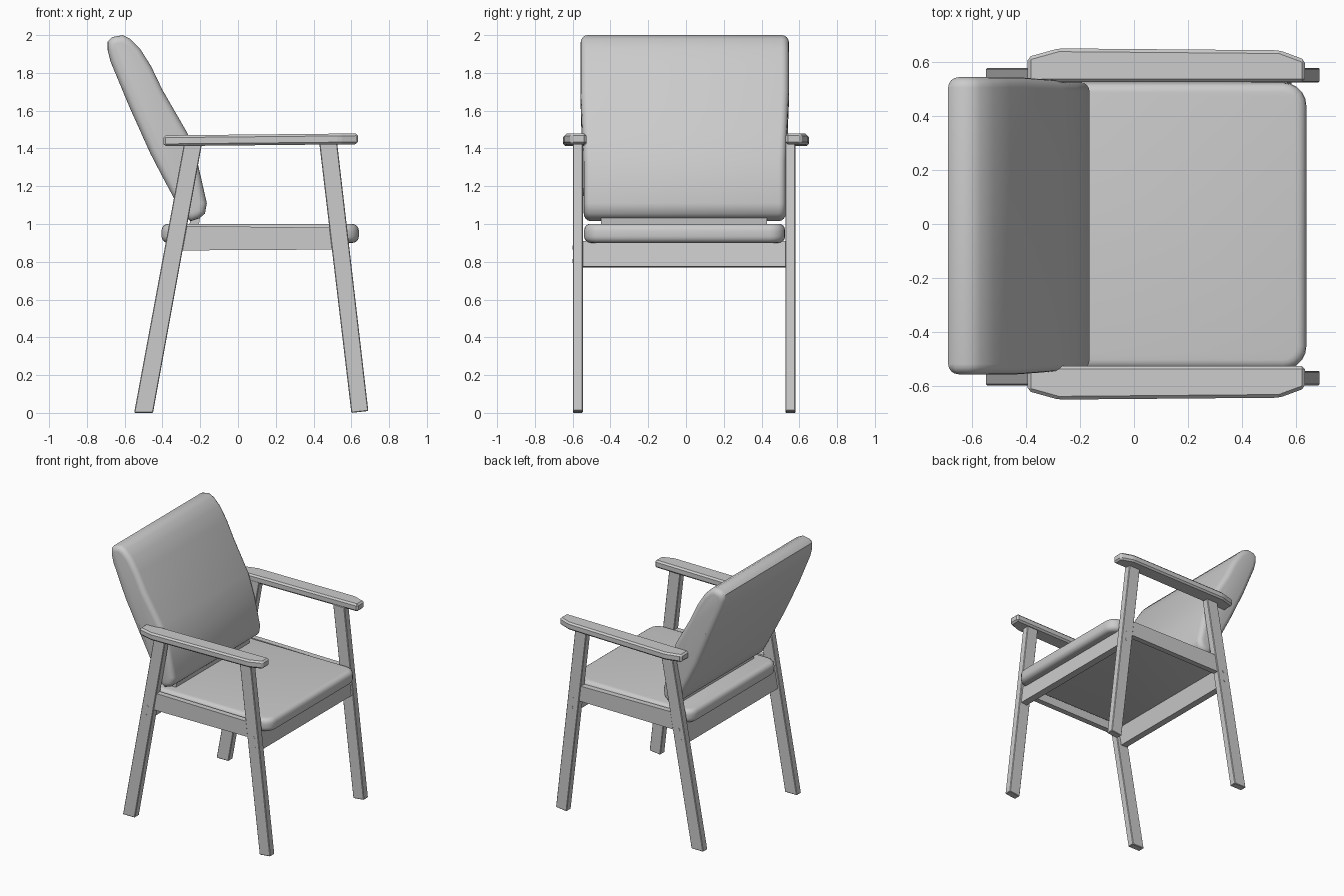
import bpy, bmesh, math
from mathutils import Vector

if "Cube" in bpy.data.objects:
    bpy.data.objects.remove(bpy.data.objects["Cube"])

YC = -0.01  # centre line of the frame


def prism(name, pts, axis, lo, hi, bevel=0.0, segs=1, rim_only=False, smooth=False, reshape=None):
    """Extrude a 2D outline along 'y' (pts are x,z), 'z' (pts are x,y)."""
    def at(p, t):
        return (p[0], t, p[1]) if axis == 'y' else (p[0], p[1], t)
    bm = bmesh.new()
    a = [bm.verts.new(at(p, lo)) for p in pts]
    b = [bm.verts.new(at(p, hi)) for p in pts]
    n = len(pts)
    caps = [bm.faces.new(a), bm.faces.new(b[::-1])]
    for i in range(n):
        j = (i + 1) % n
        bm.faces.new((a[j], a[i], b[i], b[j]))
    bmesh.ops.recalc_face_normals(bm, faces=bm.faces)
    if bevel:
        edges = list({e for f in caps for e in f.edges}) if rim_only else list(bm.edges)
        bmesh.ops.bevel(bm, geom=edges, offset=bevel, segments=segs, profile=0.5,
                        affect='EDGES', clamp_overlap=True)
    if reshape:
        for v in bm.verts:
            reshape(v.co)
    me = bpy.data.meshes.new(name)
    bm.to_mesh(me)
    bm.free()
    ob = bpy.data.objects.new(name, me)
    bpy.context.collection.objects.link(ob)
    if smooth:
        bpy.ops.object.select_all(action='DESELECT')
        ob.select_set(True)
        bpy.context.view_layer.objects.active = ob
        bpy.ops.object.shade_smooth_by_angle(angle=math.radians(40))
    return ob


def rounded_rect(x0, x1, y0, y1, r, n=5):
    pts = []
    for cx, cy, start in ((x1 - r, y1 - r, 0), (x0 + r, y1 - r, 90),
                          (x0 + r, y0 + r, 180), (x1 - r, y0 + r, 270)):
        for k in range(n + 1):
            t = math.radians(start + 90 * k / n)
            pts.append((cx + r * math.cos(t), cy + r * math.sin(t)))
    return pts


def side_ys(s, inner, outer):
    return sorted((YC + s * inner, YC + s * outer))


BACK = [(-0.55, 0), (-0.45, 0), (-0.19, 1.43), (-0.285, 1.43)]
FRONT = [(0.60, 0), (0.69, 0.01), (0.525, 1.43), (0.43, 1.43)]

for side, s in (("left", 1), ("right", -1)):
    # slanted legs
    lo, hi = side_ys(s, 0.536, 0.589)
    prism(side + "_back_leg", BACK, 'y', lo, hi, 0.004)
    prism(side + "_front_leg", FRONT, 'y', lo, hi, 0.004)
    # side seat rail between the legs
    lo, hi = side_ys(s, 0.54, 0.582)
    prism(side + "_side_rail", [(-0.33, 0.86), (0.54, 0.865), (0.54, 0.98), (-0.33, 0.99)], 'y', lo, hi)
    # armrest with clipped outer corners, rising slightly to the front
    arm = [(-0.395, s * 0.527), (0.635, s * 0.527), (0.635, s * 0.61), (0.54, s * 0.645),
           (-0.28, s * 0.652), (-0.395, s * 0.62)]

    def tilt(co):
        co.z += 0.006 * co.x / 0.6
    prism(side + "_armrest", arm, 'z', 1.416, 1.473, 0.012, 1, reshape=tilt)
    # dowel heads on the outside of the legs
    for x, z in ((-0.345, 0.875), (-0.355, 0.805), (0.55, 0.875), (0.555, 0.805)):
        ring = [(x + 0.011 * math.cos(k * math.pi / 4), z + 0.011 * math.sin(k * math.pi / 4)) for k in range(8)]
        lo, hi = side_ys(s, 0.58, 0.591)
        prism(side + "_dowel", ring, 'y', lo, hi)

# cross rails, leaning with the legs
prism("front_rail", [(0.535, 0.77), (0.585, 0.775), (0.57, 0.91), (0.52, 0.905)], 'y', YC - 0.54, YC + 0.54)
prism("back_rail", [(-0.39, 0.77), (-0.34, 0.77), (-0.315, 0.905), (-0.365, 0.905)], 'y', YC - 0.54, YC + 0.54)


# seat cushion, slightly crowned
def crown(co):
    if co.z > 0.97:
        co.z += 0.006 * (1 - (co.x - 0.12) ** 2 / 0.4)


prism("seat_cushion", rounded_rect(-0.405, 0.64, -0.54, 0.525, 0.085), 'z', 0.9, 0.998,
      0.035, 4, rim_only=True, smooth=True, reshape=crown)

# back cushion: side profile extruded across, narrower between the armrests
PROFILE = [(-0.69, 1.965), (-0.665, 1.99), (-0.61, 2.0), (-0.57, 1.98), (-0.52, 1.93), (-0.46, 1.835),
           (-0.40, 1.71), (-0.27, 1.485), (-0.215, 1.33), (-0.165, 1.11), (-0.175, 1.055), (-0.205, 1.03),
           (-0.25, 1.015), (-0.285, 1.04), (-0.33, 1.12), (-0.40, 1.25), (-0.465, 1.375),
           (-0.575, 1.62), (-0.675, 1.86), (-0.69, 1.92)]


def waist(co):
    t = min(max((co.z - 1.38) / 0.25, 0), 1)
    co.y = YC + (co.y - YC) * (0.97 + 0.03 * t)


prism("back_cushion", PROFILE, 'y', -0.558, 0.545, 0.038, 4, rim_only=True, smooth=True, reshape=waist)

# small bracket joining the back cushion to the seat
prism("back_bracket", [(-0.26, 0.97), (-0.21, 0.97), (-0.2, 1.05), (-0.25, 1.05)], 'y', -0.45, 0.43)
